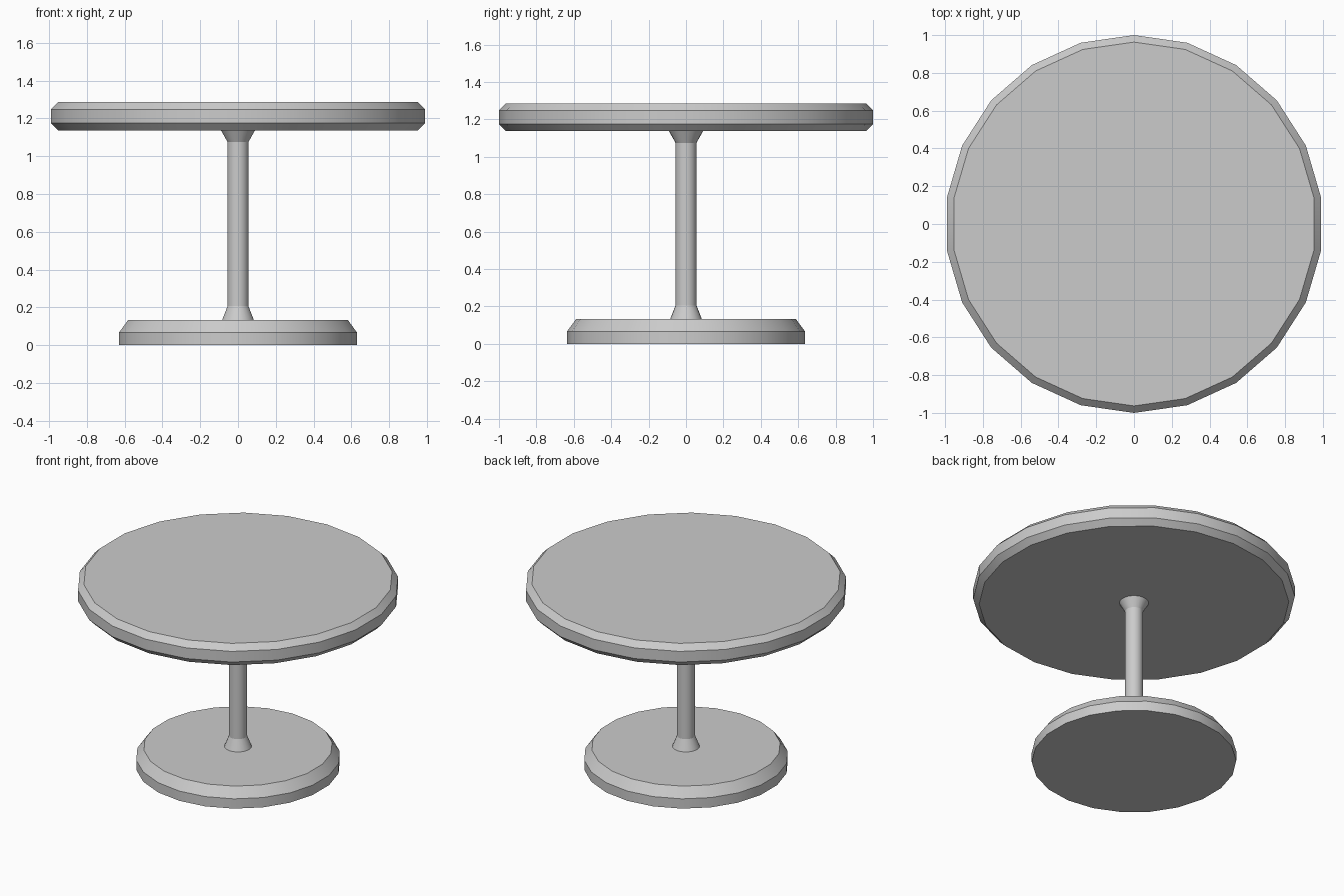
import bpy
import bmesh
from math import sin, cos, pi, radians

if "Cube" in bpy.data.objects:
    bpy.data.objects.remove(bpy.data.objects["Cube"])

SIDES = 22


def turned(name, profile):
    """Closed solid of revolution from (radius, z) points, bottom to top."""
    bm = bmesh.new()
    rings = [[bm.verts.new((r * sin(2 * pi * i / SIDES), r * cos(2 * pi * i / SIDES), z))
              for i in range(SIDES)] for r, z in profile]
    for low, high in zip(rings, rings[1:]):
        for i in range(SIDES):
            j = (i + 1) % SIDES
            bm.faces.new((low[i], low[j], high[j], high[i]))
    bm.faces.new(rings[0])
    bm.faces.new(rings[-1])
    bmesh.ops.recalc_face_normals(bm, faces=bm.faces)
    mesh = bpy.data.meshes.new(name)
    bm.to_mesh(mesh)
    bm.free()
    obj = bpy.data.objects.new(name, mesh)
    bpy.context.collection.objects.link(obj)
    # Smooth around the turned sides, crisp along the profile corners
    bpy.ops.object.select_all(action='DESELECT')
    obj.select_set(True)
    bpy.context.view_layer.objects.active = obj
    bpy.ops.object.shade_smooth_by_angle(angle=radians(20))
    return obj


# Floor disc with a chamfered upper edge
turned("base", [(0.636, 0), (0.636, 0.067), (0.588, 0.132)])

# Column flared at both ends
turned("post", [(0.085, 0.132), (0.056, 0.206), (0.056, 1.075), (0.091, 1.137)])

# Round top chamfered above and below
turned("table_top", [(0.963, 1.137), (1, 1.175), (1, 1.248), (0.963, 1.286)])
